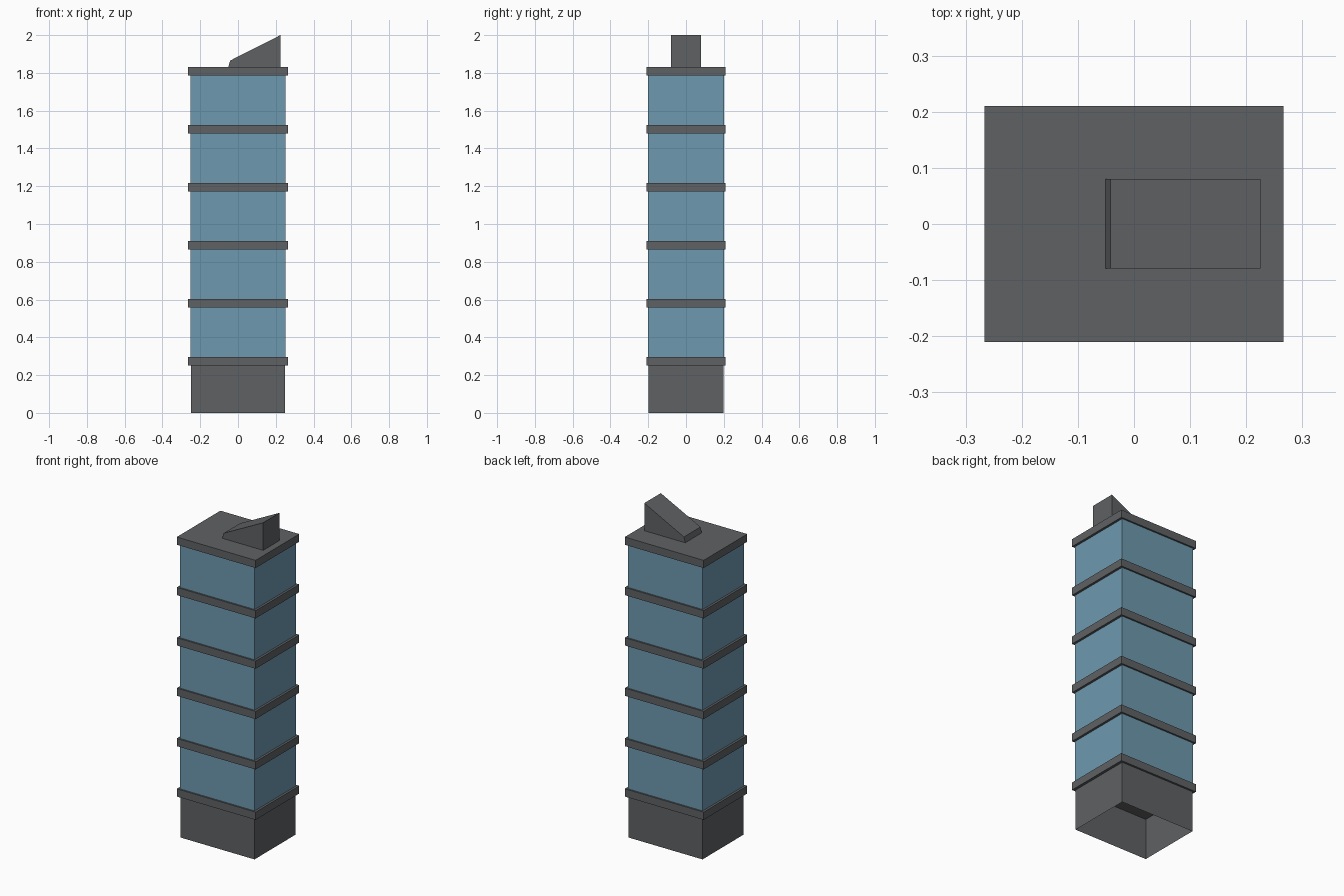
import bpy, bmesh

if "Cube" in bpy.data.objects:
    bpy.data.objects.remove(bpy.data.objects["Cube"])


def material(name, rgb):
    m = bpy.data.materials.new(name)
    m.diffuse_color = (*rgb, 1)
    m.use_nodes = True
    m.node_tree.nodes["Principled BSDF"].inputs["Base Color"].default_value = m.diffuse_color
    return m


GREY = material("dark_concrete", (0.115, 0.12, 0.125))
GLASS = material("blue_glass", (0.155, 0.32, 0.43))


def add_prism(name, outline, y0, y1, mat, open_ends=False):
    """Extrude an (x, z) outline along y; optionally drop the horizontal faces."""
    bm = bmesh.new()
    face = bm.faces.new([bm.verts.new((x, y0, z)) for x, z in outline])
    ext = bmesh.ops.extrude_face_region(bm, geom=[face], use_keep_orig=True)
    moved = [v for v in ext["geom"] if isinstance(v, bmesh.types.BMVert)]
    bmesh.ops.translate(bm, verts=moved, vec=(0, y1 - y0, 0))
    bmesh.ops.recalc_face_normals(bm, faces=bm.faces)
    if open_ends:
        ends = [f for f in bm.faces if abs(f.normal.z) > 0.9]
        bmesh.ops.delete(bm, geom=ends, context="FACES_ONLY")
    mesh = bpy.data.meshes.new(name)
    bm.to_mesh(mesh)
    bm.free()
    mesh.materials.append(mat)
    obj = bpy.data.objects.new(name, mesh)
    bpy.context.collection.objects.link(obj)
    return obj


def add_box(name, hx, hy, z0, z1, mat, open_ends=False):
    outline = [(-hx, z0), (hx, z0), (hx, z1), (-hx, z1)]
    return add_prism(name, outline, -hy, hy, mat, open_ends)


FLOORS = 5
FIRST, STEP, THICK = 0.25, 0.307, 0.047

# Hollow ground-floor base, open underneath
add_box("base", 0.25, 0.198, 0, FIRST, GREY, open_ends=True)

# Overhanging floor slabs with glazed storeys between them
for i in range(FLOORS + 1):
    z = FIRST + i * STEP
    add_box(f"floor_slab_{i + 1}", 0.266, 0.21, z, z + THICK, GREY)
    if i < FLOORS:
        add_box(f"glass_storey_{i + 1}", 0.252, 0.2, z + THICK, z + STEP,
                GLASS, open_ends=True)

# Sloping roof wedge
roof = FIRST + FLOORS * STEP + THICK
add_prism("roof_wedge",
          [(-0.051, roof), (0.225, roof), (0.225, 2.0), (-0.042, 1.865)],
          -0.079, 0.08, GREY)
